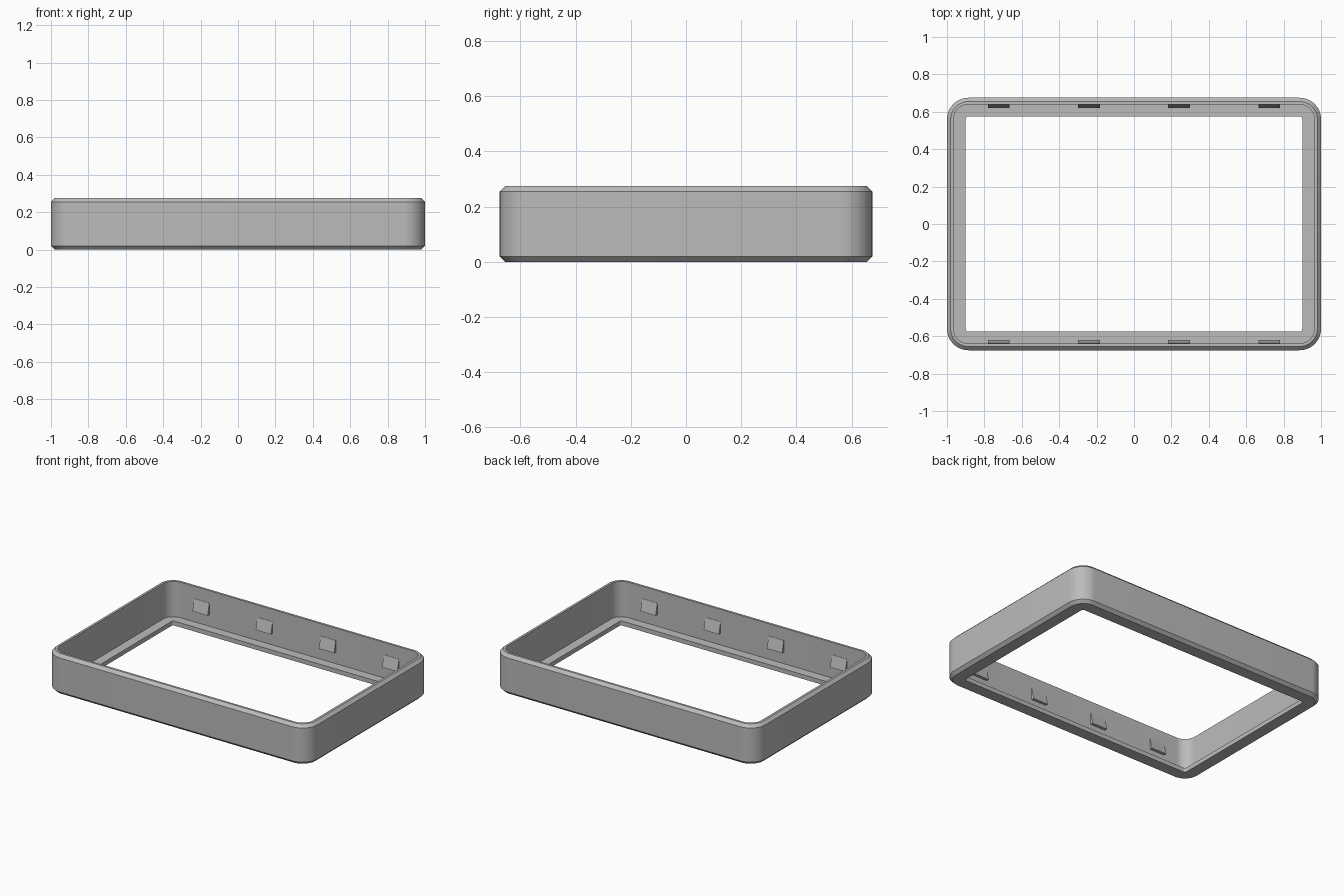
import bpy, bmesh, math

if "Cube" in bpy.data.objects:
    bpy.data.objects.remove(bpy.data.objects["Cube"])

HX, HY = 1.0, 0.675      # outer half sizes
SEG = 12                 # segments per rounded corner

grey = bpy.data.materials.new("plain grey")
grey.diffuse_color = (0.5, 0.5, 0.5, 1)
grey.use_nodes = True
grey.node_tree.nodes["Principled BSDF"].inputs["Base Color"].default_value = grey.diffuse_color


def finish(name, bm):
    bmesh.ops.recalc_face_normals(bm, faces=bm.faces)
    me = bpy.data.meshes.new(name)
    bm.to_mesh(me)
    bm.free()
    me.materials.append(grey)
    ob = bpy.data.objects.new(name, me)
    bpy.context.collection.objects.link(ob)
    return ob


def rounded_ring(bm, inset, radius, z):
    """Rounded rectangle of vertices, inset from the outer outline."""
    ring = []
    for k, (sx, sy) in enumerate([(1, 1), (-1, 1), (-1, -1), (1, -1)]):
        cx, cy = sx * (HX - inset - radius), sy * (HY - inset - radius)
        for i in range(SEG + 1):
            a = (k + i / SEG) * math.pi / 2
            ring.append(bm.verts.new((cx + radius * math.cos(a),
                                      cy + radius * math.sin(a), z)))
    return ring


# Bezel frame: closed section (inset, corner radius, height) swept around
section = [
    (0.020, 0.095, 0.000), (0.000, 0.115, 0.020),   # bottom chamfer
    (0.000, 0.115, 0.255), (0.020, 0.095, 0.275),   # top chamfer
    (0.036, 0.079, 0.275), (0.036, 0.079, 0.030),   # inner wall
    (0.100, 0.015, 0.030), (0.100, 0.015, 0.000),   # lip around the opening
]
bm = bmesh.new()
rings = [rounded_ring(bm, *s) for s in section]
for r, ring in enumerate(rings):
    nxt = rings[(r + 1) % len(rings)]
    for i in range(len(ring)):
        j = (i + 1) % len(ring)
        bm.faces.new((ring[i], ring[j], nxt[j], nxt[i]))
frame = finish("bezel_frame", bm)
bpy.context.view_layer.objects.active = frame
frame.select_set(True)
bpy.ops.object.shade_smooth_by_angle(angle=math.radians(30))

# Snap clips: wedges on the long inner walls, thick at the bottom
WALL = HY - 0.036
wedge = [(WALL + 0.005, 0.11), (WALL - 0.020, 0.11),
         (WALL - 0.017, 0.125), (WALL - 0.002, 0.19), (WALL + 0.005, 0.19)]
for side, label in ((1, "back"), (-1, "front")):
    for n, x in enumerate((-0.723, -0.241, 0.241, 0.723)):
        bm = bmesh.new()
        ends = [[bm.verts.new((x + dx, side * y, z)) for y, z in wedge]
                for dx in (-0.058, 0.058)]
        for e in ends:
            bm.faces.new(e)
        for i in range(len(wedge)):
            j = (i + 1) % len(wedge)
            bm.faces.new((ends[0][i], ends[0][j], ends[1][j], ends[1][i]))
        finish(f"{label}_clip_{n + 1}", bm)
